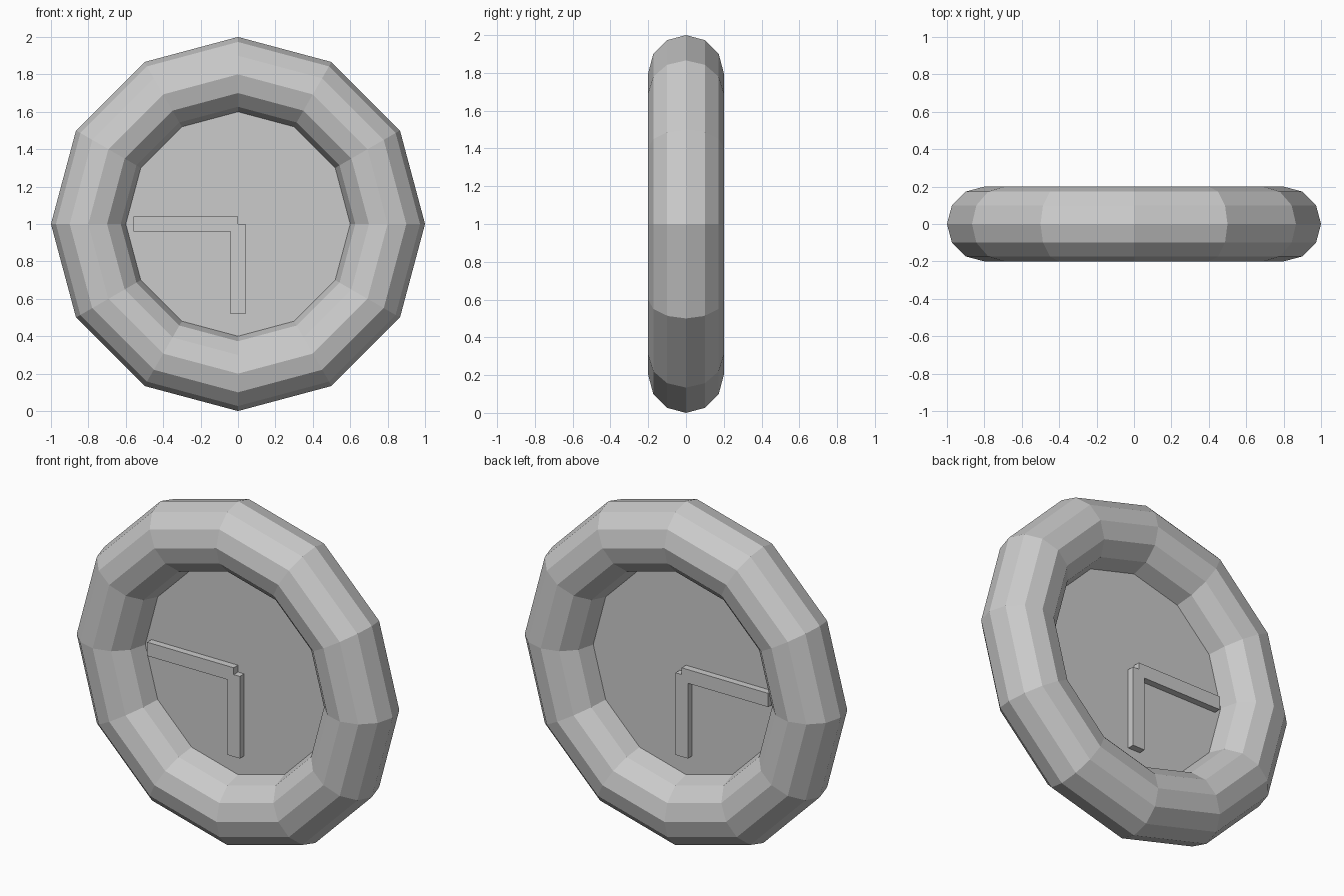
import bpy, math

if "Cube" in bpy.data.objects:
    bpy.data.objects.remove(bpy.data.objects["Cube"])

UPRIGHT = (math.pi / 2, 0, 0)
CENTRE = (0, 0, 1)

# Faceted round rim
bpy.ops.mesh.primitive_torus_add(major_segments=12, minor_segments=12,
                                 major_radius=0.8, minor_radius=0.2,
                                 location=CENTRE, rotation=UPRIGHT)
bpy.context.object.name = "rim"

# Thin dial face, seen from both sides, its edge tucked into the rim
bpy.ops.mesh.primitive_circle_add(vertices=12, radius=0.65, fill_type='NGON',
                                  location=CENTRE, rotation=UPRIGHT)
bpy.context.object.name = "dial"


def hand(name, x0, x1, z0, z1, depth=0.08):
    """Box hand passing through the dial."""
    bpy.ops.mesh.primitive_cube_add(size=1, location=((x0 + x1) / 2, 0, (z0 + z1) / 2))
    ob = bpy.context.object
    ob.name = name
    ob.scale = (x1 - x0, depth, z1 - z0)


# Hands
hand("long_hand", -0.56, 0.0, 0.96, 1.04)
hand("short_hand", -0.04, 0.04, 0.52, 1.0)
